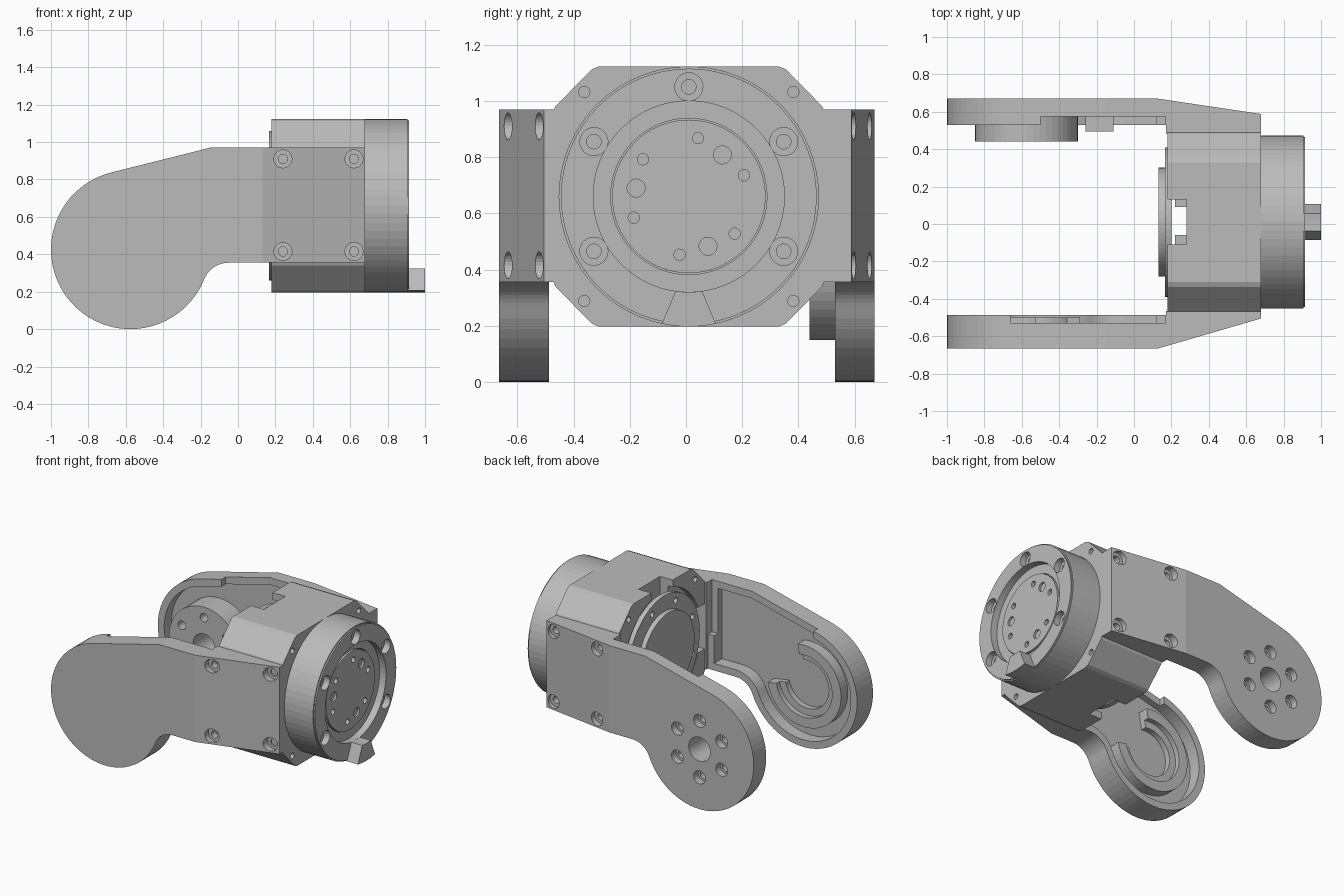
import bpy, bmesh
from math import cos, sin, pi, radians

if "Cube" in bpy.data.objects:
    bpy.data.objects.remove(bpy.data.objects["Cube"])

grey = bpy.data.materials.new("machined_grey")
grey.use_nodes = True
grey.diffuse_color = (0.5, 0.5, 0.5, 1)
grey.node_tree.nodes["Principled BSDF"].inputs["Base Color"].default_value = (0.5, 0.5, 0.5, 1)


def arc(cu, cv, r, a0, a1, n):
    return [(cu + r * cos(radians(a0 + (a1 - a0) * i / n)),
             cv + r * sin(radians(a0 + (a1 - a0) * i / n))) for i in range(n + 1)]


def circle(cu, cv, r, n=32):
    return arc(cu, cv, r, 0, 360, n)[:-1]


def rect(u0, u1, v0, v1):
    return [(u0, v0), (u1, v0), (u1, v1), (u0, v1)]


def prism(name, axis, pts, a, b):
    """Extrude a 2D outline along an axis from a to b."""
    place = {"x": lambda u, v, t: (t, u, v),
             "y": lambda u, v, t: (u, t, v),
             "z": lambda u, v, t: (u, v, t)}[axis]
    bm = bmesh.new()
    low = [bm.verts.new(place(u, v, a)) for u, v in pts]
    high = [bm.verts.new(place(u, v, b)) for u, v in pts]
    bm.faces.new(low)
    bm.faces.new(high)
    for i in range(len(pts)):
        j = (i + 1) % len(pts)
        bm.faces.new((low[i], low[j], high[j], high[i]))
    bmesh.ops.recalc_face_normals(bm, faces=bm.faces)
    mesh = bpy.data.meshes.new(name)
    bm.to_mesh(mesh)
    bm.free()
    mesh.materials.append(grey)
    ob = bpy.data.objects.new(name, mesh)
    bpy.context.collection.objects.link(ob)
    return ob


def combine(ob, tool, op="DIFFERENCE"):
    """Apply a boolean and remove the tool object."""
    mod = ob.modifiers.new("combine", "BOOLEAN")
    mod.operation, mod.solver, mod.object = op, "EXACT", tool
    bpy.context.view_layer.update()
    graph = bpy.context.evaluated_depsgraph_get()
    mesh = bpy.data.meshes.new_from_object(ob.evaluated_get(graph))
    ob.modifiers.clear()
    ob.data = mesh
    bpy.data.objects.remove(tool)


def cut(ob, axis, pts, a, b):
    combine(ob, prism("cutter", axis, pts, a, b))


CY, CZ = 0.01, 0.66          # main rotation axis
PX, PZ, PR = -0.575, 0.425, 0.425   # arm pivot


def polar(r, deg):
    return CY + r * cos(radians(deg)), CZ + r * sin(radians(deg))


# Housing: octagonal block, softened corners, open at the back
corners = [(0.335, 0.463), (0.485, 0.31), (0.485, -0.31), (0.335, -0.463)]
corners += [(-u, -v) for u, v in corners]
outline = []
for i, (u, v) in enumerate(corners):
    for k in (i - 1, (i + 1) % 8):
        du, dv = corners[k][0] - u, corners[k][1] - v
        s = 0.015 / (du * du + dv * dv) ** 0.5
        outline.append((CY + u + du * s, CZ + v + dv * s))
housing = prism("housing", "x", outline, 0.18, 0.68)
cut(housing, "x", circle(CY, CZ, 0.43, 64), 0.1, 0.22)
cut(housing, "z", rect(0.1, 0.28, -0.11, 0.13), 0.98, 1.3)
cut(housing, "z", rect(0.1, 0.28, -0.11, 0.13), 0.0, 0.34)
cut(housing, "z", rect(0.2, 0.28, -0.06, 0.09), 0.1, 1.3)
cut(housing, "y", rect(0.1, 0.26, 0.5, 0.82), -0.6, -0.36)
for su in (-1, 1):
    for sv in (-1, 1):
        spot = circle(CY + su * 0.372, CZ + sv * 0.372, 0.02, 16)
        cut(housing, "x", spot, 0.62, 0.75)
        cut(housing, "x", spot, 0.1, 0.24)

# Back plate and its boss
plate = prism("back_plate", "x", circle(CY, CZ, 0.4, 64), 0.165, 0.2)
for k in range(8):
    cut(plate, "x", circle(*polar(0.345, 22.5 + 45 * k), 0.02, 12), 0.1, 0.3)
prism("back_boss", "x", circle(CY, CZ, 0.291, 64), 0.13, 0.17)
for s in (-1, 1):
    prism("plate_spacer", "x", rect(CY + s * 0.2 - 0.08, CY + s * 0.2 + 0.08, 0.5, 0.82), 0.19, 0.23)

# Output drum with stepped rim, recess and screw holes
drum = prism("output_drum", "x", circle(CY, CZ, 0.463, 64), 0.675, 0.905)
combine(drum, prism("rim", "x", circle(CY, CZ, 0.455, 64), 0.8, 0.915), "UNION")
cut(drum, "x", circle(CY, CZ, 0.34, 64), 0.865, 1)
cut(drum, "x", circle(CY, CZ, 0.278, 64), 0.84, 1)
for deg in (-30, 30, 90, 150, 210):
    cut(drum, "x", circle(*polar(0.39, deg), 0.05, 24), 0.87, 1)
    cut(drum, "x", circle(*polar(0.39, deg), 0.026, 16), 0.8, 1)

# Output disc with small and large holes
disc = prism("output_disc", "x", circle(CY, CZ, 0.273, 64), 0.83, 0.875)
for k in range(6):
    cut(disc, "x", circle(*polar(0.21, 21 + 60 * k), 0.02, 16), 0.85, 1)
for k in range(3):
    cut(disc, "x", circle(*polar(0.19, 51 + 120 * k), 0.032, 20), 0.86, 1)

# Stop tab under the drum face
tab = arc(CY, CZ, 0.463, 258, 282, 6) + arc(CY, CZ, 0.34, 278, 262, 4)
prism("stop_tab", "x", tab, 0.9, 1.0)


# Arms: side outline limited by a tapered plan outline
def arm_outline(inset, end):
    r = PR - inset
    return ([(end, 0.355 + inset), (end, 0.97 - inset), (-0.15, 0.97 - inset)]
            + arc(PX, PZ, r, 104, 338, 40)
            + arc(-0.05, 0.214, 0.141 + inset, 158, 90, 10))


def make_arm(name, side, outer, tip, inner, block, floor, top_cut, cut_start):
    arm = prism(name, "y", arm_outline(0, 0.68), side * 0.4, side * 0.7)
    plan = [(-1.1, outer), (0.13, outer), (0.68, tip), (0.68, block),
            (0.17, block), (0.17, inner), (-1.1, inner)]
    combine(arm, prism("plan", "z", [(x, side * y) for x, y in plan], -0.1, 1.2), "INTERSECT")
    cut(arm, "y", arm_outline(0.05, 0.12), side * 0.3, side * floor)
    cut(arm, "y", rect(cut_start, 0.168, 0.6, 1.2), side * 0.3, side * top_cut)
    # counterbored mounting screws
    for x, seat in ((0.24, outer - 0.06), (0.62, tip - 0.02)):
        for z in (0.415, 0.91):
            cut(arm, "y", circle(x, z, 0.048, 24), side * seat, side * 0.8)
            cut(arm, "y", circle(x, z, 0.025, 16), side * (seat - 0.05), side * 0.8)
    return arm


front_arm = make_arm("front_arm", -1, 0.665, 0.505, 0.487, 0.465, 0.575, 0.53, -0.66)
back_arm = make_arm("back_arm", 1, 0.67, 0.588, 0.53, 0.485, 0.61, 0.575, -0.5)

# Bearing seat inside the front arm, open toward the housing
ring = arc(PX, PZ, 0.29, 80, 350, 40) + arc(PX, PZ, 0.22, 350, 80, 40)
prism("bearing_seat", "y", ring, -0.58, -0.5)
step = arc(PX, PZ, 0.23, 80, 350, 32) + arc(PX, PZ, 0.17, 350, 80, 32)
prism("bearing_step", "y", step, -0.58, -0.535)

# Drive horn on the back arm, drilled together with the arm
horn = prism("drive_horn", "y", circle(PX, PZ, 0.275, 48), 0.44, 0.62)
for k in range(6):
    a = pi / 6 + k * pi / 3
    x, z = PX + 0.2 * cos(a), PZ + 0.2 * sin(a)
    cut(back_arm, "y", circle(x, z, 0.046, 24), 0.6, 0.8)
    cut(horn, "y", circle(x, z, 0.03, 16), 0.4, 0.7)
for part in (back_arm, horn):
    cut(part, "y", circle(PX, PZ, 0.085, 32), 0.3, 0.8)

# Cable stop on the inner face of the back arm
prism("cable_stop", "y", rect(-0.26, -0.11, 0.4, 0.5), 0.495, 0.62)
